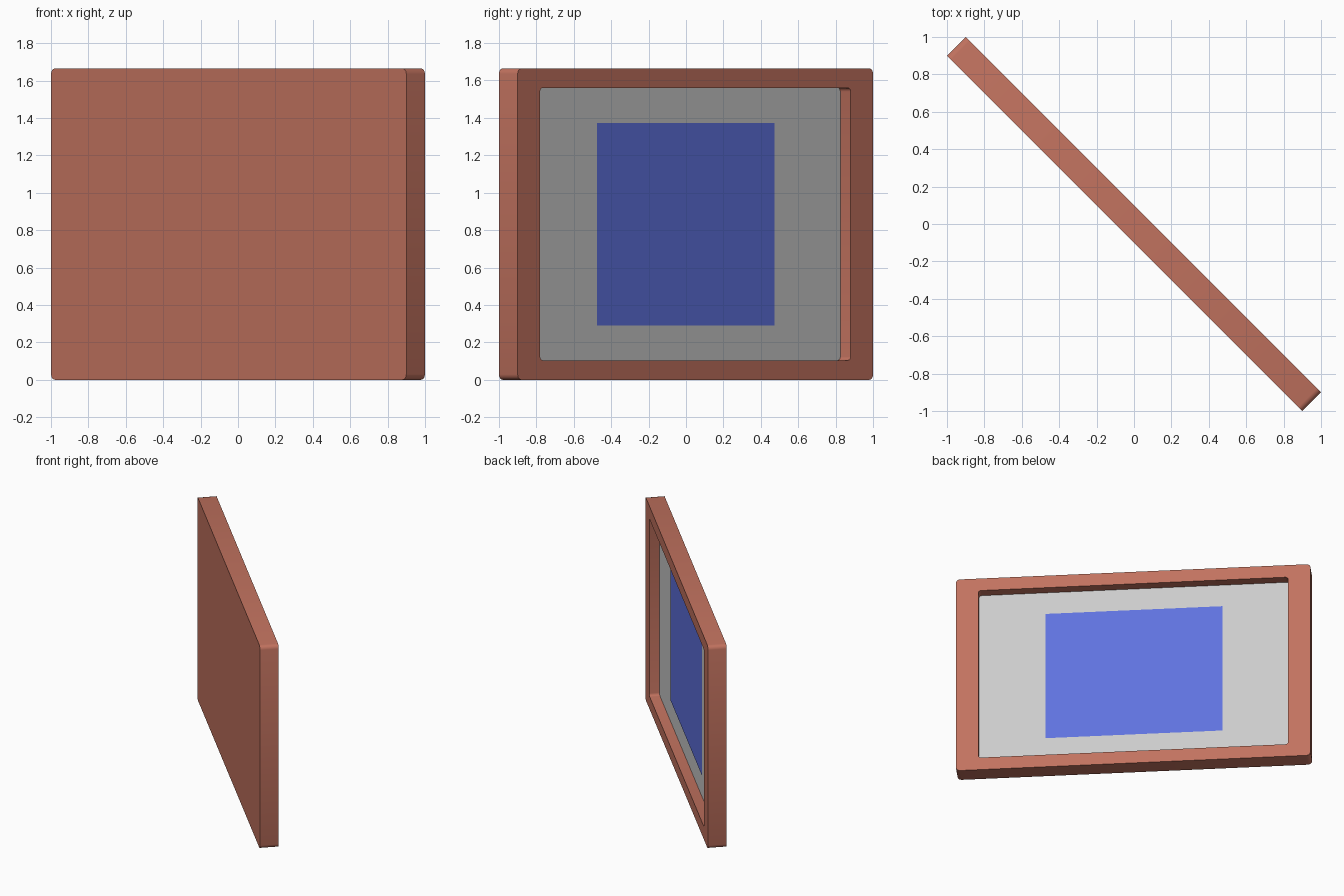
import bpy, bmesh
from math import radians, sin, cos, sqrt
from mathutils import Matrix

if "Cube" in bpy.data.objects:
    bpy.data.objects.remove(bpy.data.objects["Cube"])

R2 = sqrt(2)
TURN = Matrix.Rotation(radians(-45), 4, 'Z')   # local +y is the picture side
HEIGHT, HALF_T = 1.665, 0.05 * R2
MID = HEIGHT / 2


def material(name, rgb):
    m = bpy.data.materials.new(name)
    m.diffuse_color = (*rgb, 1)
    m.use_nodes = True
    m.node_tree.nodes["Principled BSDF"].inputs["Base Color"].default_value = m.diffuse_color
    return m


def outline(hw, hh, r, seg=3):
    """Rounded rectangle as (x, z) points around the frame centre."""
    if r == 0:
        return [(hw, MID + hh), (-hw, MID + hh), (-hw, MID - hh), (hw, MID - hh)]
    pts = []
    for i, (sx, sz) in enumerate([(1, 1), (-1, 1), (-1, -1), (1, -1)]):
        for k in range(seg + 1):
            a = radians(90 * (i + k / seg))
            pts.append((sx * (hw - r) + r * cos(a), MID + sz * (hh - r) + r * sin(a)))
    return pts


def build(name, loops, mat=None, close_start=True):
    """Skin a chain of (outline, y) loops and cap its ends."""
    bm = bmesh.new()
    rings = [[bm.verts.new((x, y, z)) for x, z in pts] for pts, y in loops]
    for a, b in zip(rings, rings[1:]):
        n = len(a)
        for i in range(n):
            bm.faces.new((a[i], a[(i + 1) % n], b[(i + 1) % n], b[i]))
    if len(rings) > 1:
        bm.faces.new(rings[0])
        bm.faces.new(rings[-1])
        bmesh.ops.recalc_face_normals(bm, faces=bm.faces)
    else:
        bm.faces.new(rings[0][::-1])
    bm.transform(TURN)
    me = bpy.data.meshes.new(name)
    bm.to_mesh(me)
    bm.free()
    if mat:
        me.materials.append(mat)
    ob = bpy.data.objects.new(name, me)
    bpy.context.collection.objects.link(ob)
    bpy.context.view_layer.objects.active = ob
    ob.select_set(True)
    bpy.ops.object.shade_smooth_by_angle(angle=radians(35))
    ob.select_set(False)
    return ob


wood = material("wood", (0.54, 0.17, 0.115))
blue = material("picture_blue", (0.115, 0.168, 0.738))

# Frame: solid back, outer sides, front border and recess in one skin
outer = outline(0.95 * R2, MID, 0.03)
inner = outline(0.83 * R2, 0.728, 0.02)
build("frame", [(outer, -HALF_T), (outer, HALF_T), (inner, HALF_T), (inner, -0.02)], wood)

# Grey mount board filling the recess
build("mount_board", [(inner, -0.019), (inner, -0.007)])

# Blue picture lying on the mount
build("picture", [(outline(0.4735 * R2, 0.5415, 0), -0.002)], blue)
